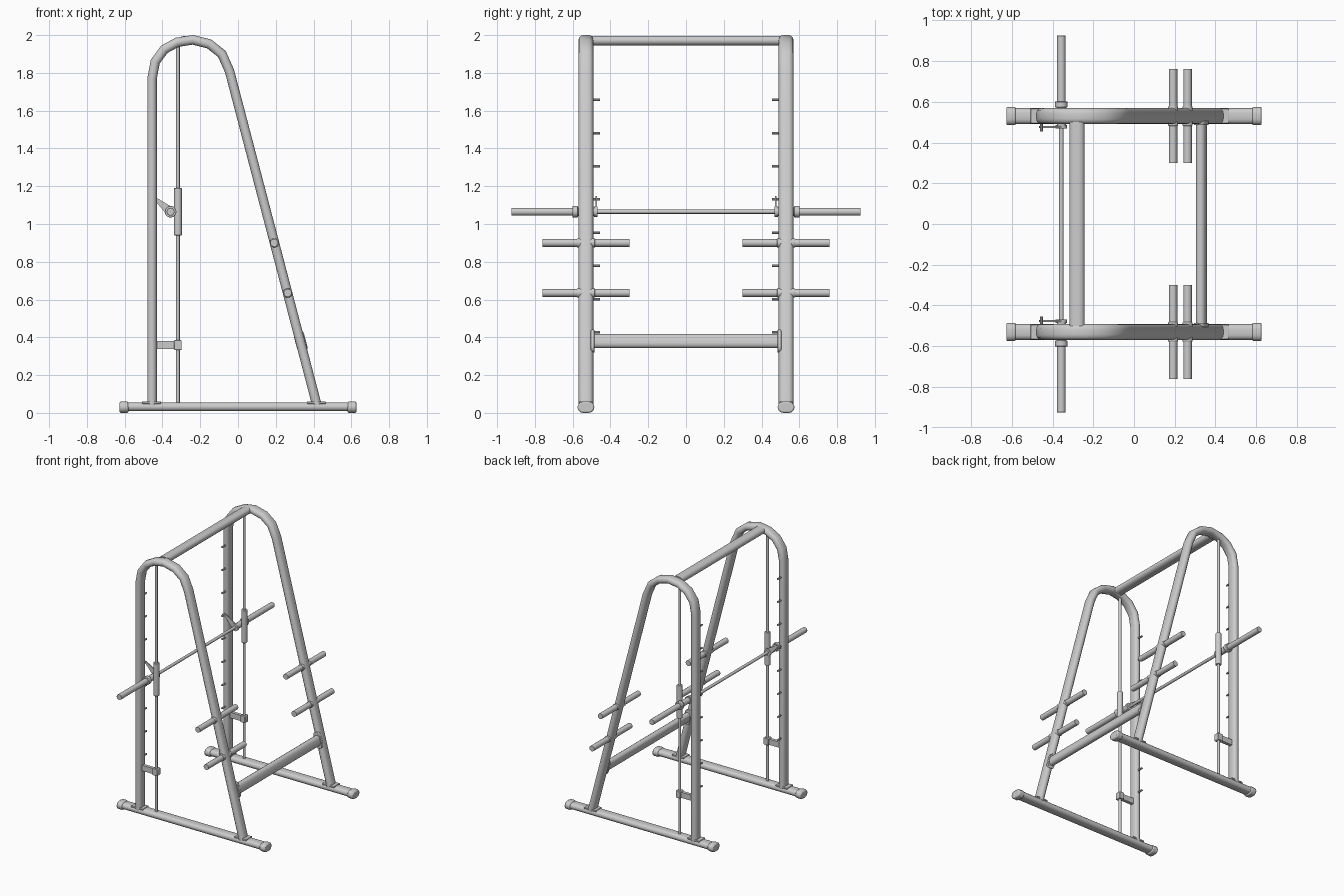
import bpy, bmesh
from math import sin, cos, pi, radians, atan2
from mathutils import Vector

if "Cube" in bpy.data.objects:
    bpy.data.objects.remove(bpy.data.objects["Cube"])

FY = 0.53          # centre plane of each side frame
LEG_TILT = atan2(0.46, 1.76)


def finish(name, bm, mirror=True, bevel=0):
    bmesh.ops.recalc_face_normals(bm, faces=bm.faces)
    me = bpy.data.meshes.new(name)
    bm.to_mesh(me)
    bm.free()
    me.shade_smooth()
    me.set_sharp_from_angle(angle=radians(35))
    ob = bpy.data.objects.new(name, me)
    bpy.context.collection.objects.link(ob)
    if bevel:
        b = ob.modifiers.new("bevel", 'BEVEL')
        b.width, b.segments, b.limit_method = bevel, 2, 'ANGLE'
        b.angle_limit = radians(40)
    if mirror:
        ob.modifiers.new("mirror", 'MIRROR').use_axis = (False, True, False)
    return ob


def skin(bm, rings):
    """Closed tube through a list of vertex rings."""
    rings = [[bm.verts.new(p) for p in r] for r in rings]
    n = len(rings[0])
    for a, b in zip(rings, rings[1:]):
        for i in range(n):
            j = (i + 1) % n
            bm.faces.new((a[i], a[j], b[j], b[i]))
    bm.faces.new(rings[0])
    bm.faces.new(rings[-1])


def oval(long, short, seg=6):
    """Flat-sided oval, long side along the first axis."""
    r, d = short / 2, (long - short) / 2
    return [(s * d + r * cos(a), r * sin(a)) for s, o in ((1, -pi / 2), (-1, pi / 2))
            for a in [o + pi * i / seg for i in range(seg + 1)]]


def circle(x, z, r, n=16):
    return [(x + r * cos(2 * pi * i / n), z + r * sin(2 * pi * i / n)) for i in range(n)]


def rect(x0, x1, z0, z1):
    return [(x0, z0), (x1, z0), (x1, z1), (x0, z1)]


def placed(outline, x, z, ang):
    return [(x + u * cos(ang) - v * sin(ang), z + u * sin(ang) + v * cos(ang)) for u, v in outline]


def sweep(name, path, profile, y=FY, bevel=0):
    """Sweep a (y, in-plane) profile along an xz path with mitred corners."""
    pts = [Vector(p) for p in path]
    rings = []
    for i, p in enumerate(pts):
        a = (p - pts[i - 1]).normalized() if i else None
        b = (pts[i + 1] - p).normalized() if i < len(pts) - 1 else None
        t = ((a or b) + (b or a)).normalized()
        k = 1 / t.dot(a or b)
        n = Vector((-t.y, t.x)) * k
        rings.append([(p.x + n.x * v, y + u, p.y + n.y * v) for u, v in profile])
    bm = bmesh.new()
    skin(bm, rings)
    return finish(name, bm, bevel=bevel)


def prisms(name, parts, mirror=True, bevel=0):
    """Extrude xz outlines along y; parts = (outline, y0, y1)."""
    bm = bmesh.new()
    for outline, y0, y1 in parts:
        skin(bm, [[(x, y, z) for x, z in outline] for y in (y0, y1)])
    return finish(name, bm, mirror, bevel)


# side frames: bent oval tube
arch = [(-0.455, 0.04), (-0.455, 1.77), (-0.438, 1.86), (-0.39, 1.925), (-0.322, 1.962),
        (-0.24, 1.975), (-0.152, 1.953), (-0.085, 1.9), (-0.045, 1.81), (0.418, 0.04)]
sweep("side_frame", arch, oval(0.078, 0.05))

# floor rails, end caps and foot plates
sweep("floor_rail", [(-0.61, 0.032), (0.61, 0.032)], oval(0.078, 0.046))
for s, label in ((-1, "left"), (1, "right")):
    sweep("rail_cap_" + label, [(s * 0.58, 0.03), (s * 0.627, 0.03)], oval(0.09, 0.06), bevel=0.008)
prisms("foot_plates", [(rect(x - 0.05, x + 0.05, 0.048, 0.06), FY - 0.036, FY + 0.036)
                       for x in (-0.458, 0.415)], bevel=0.003)

# crossbars between the frames
prisms("top_crossbar", [(placed(oval(0.076, 0.05), -0.28, 1.97, 0.1), -0.5, 0.5)], mirror=False)
tilt = pi / 2 + LEG_TILT
prisms("lower_crossbar", [(placed(oval(0.078, 0.048), 0.331, 0.38, tilt), -0.5, 0.5)], mirror=False)
prisms("crossbar_flange", [(placed(oval(0.125, 0.056), 0.331, 0.38, tilt), 0.485, 0.505)], bevel=0.003)

# vertical guide rods and sliding sleeves
sweep("guide_rod", [(-0.318, 0.04), (-0.318, 1.96)], circle(0, 0, 0.01, 12))
sweep("sliding_sleeve", [(-0.318, 0.94), (-0.318, 1.19)], circle(0, 0, 0.021), bevel=0.003)

# rod stop brackets
prisms("stop_bracket", [(rect(-0.44, -0.335, 0.337, 0.38), FY - 0.012, FY + 0.012)])
prisms("stop_clamp", [(rect(-0.338, -0.298, 0.333, 0.385), FY - 0.022, FY + 0.022)], bevel=0.004)

# barbell
BX, BZ = -0.357, 1.065
prisms("barbell_bar", [(circle(BX, BZ, 0.011, 12), -0.58, 0.58)], mirror=False)
prisms("barbell_bearing", [(circle(BX, BZ, 0.022), 0.485, 0.58)])
prisms("barbell_collar", [(circle(BX, BZ, 0.031), 0.573, 0.602)], bevel=0.003)
prisms("barbell_sleeve", [(circle(BX, BZ, 0.021), 0.6, 0.925)], bevel=0.002)

# safety hooks: hub with a tapered arm curled over a pin
prisms("safety_hook", [
    (circle(BX, BZ, 0.028), 0.469, 0.487),
    ([(-0.335, 1.075), (-0.35, 1.09), (-0.425, 1.135), (-0.452, 1.147), (-0.464, 1.14),
      (-0.466, 1.122), (-0.458, 1.122), (-0.452, 1.136), (-0.432, 1.115), (-0.378, 1.05)],
     0.472, 0.48)])

# catch pins up the uprights
prisms("catch_pins", [(circle(-0.455, 0.427 + 0.1757 * i, 0.007, 10), a, b)
                      for i in range(8) for a, b in ((0.455, 0.5),)])

# plate storage pegs with weld collars
pegs = [(0.192, 0.9), (0.263, 0.635)]
prisms("storage_pegs", [(circle(x, z, 0.021), 0.3, 0.76) for x, z in pegs])
prisms("peg_collars", [(circle(x, z, 0.0245), 0.482, 0.578) for x, z in pegs], bevel=0.003)
